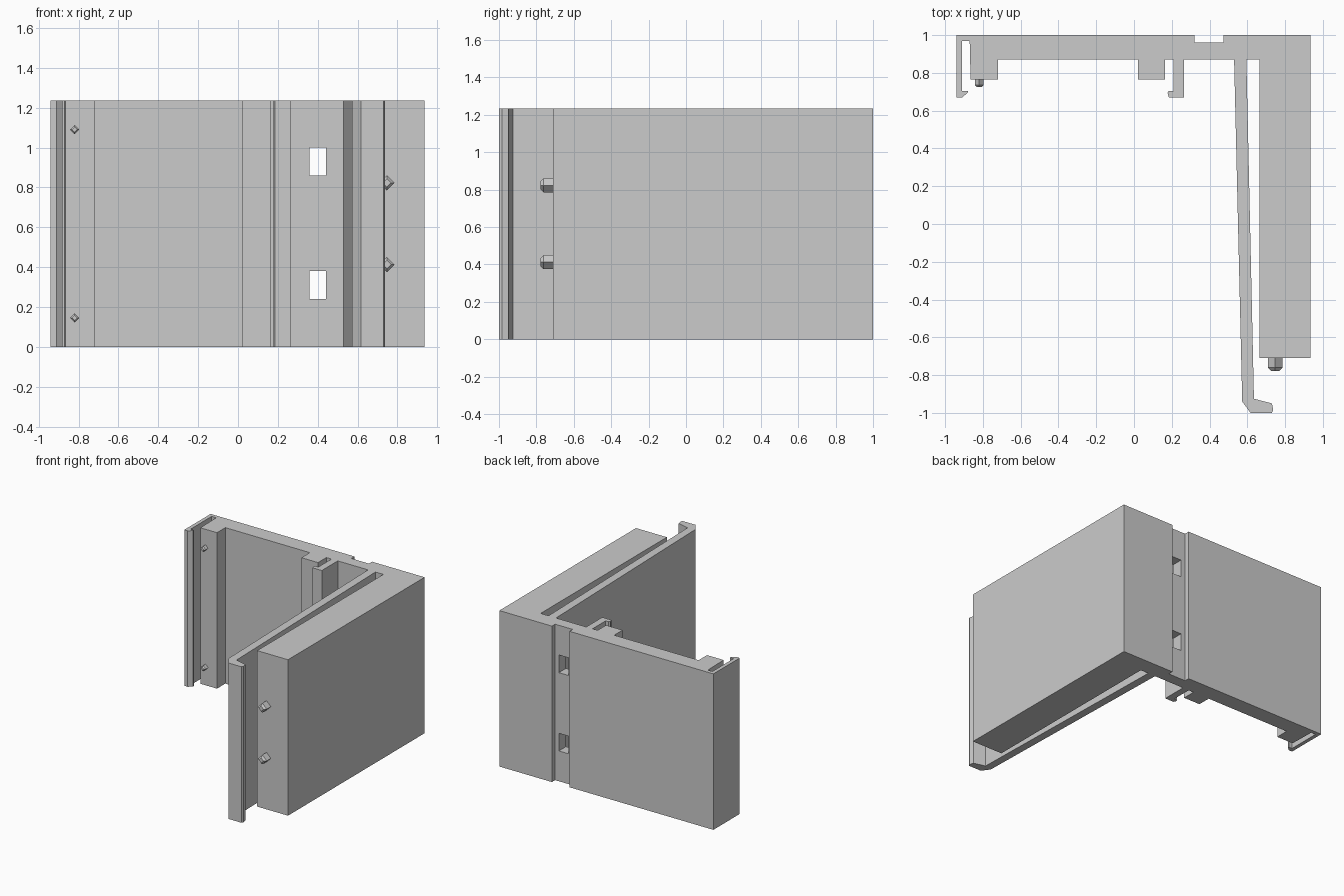
import bpy
import bmesh
from mathutils import Matrix, Vector

HEIGHT = 1.235
BACK, WALL = 1.0, 0.87        # outer and inner face of the back wall
BLOCK_FRONT = -0.71           # front end of the thick side arm
PAD_FRONT = 0.765             # front face of the two contact pads
CLIP_FRONT = 0.67             # front tip of the small clips

cube = bpy.data.objects.get("Cube")
if cube:
    bpy.data.objects.remove(cube, do_unlink=True)

grey = bpy.data.materials.new("light grey plastic")
grey.use_nodes = True
colour = (0.6, 0.6, 0.6, 1)
grey.diffuse_color = colour
grey.node_tree.nodes["Principled BSDF"].inputs["Base Color"].default_value = colour


def add_object(name, bm):
    bmesh.ops.recalc_face_normals(bm, faces=bm.faces)
    mesh = bpy.data.meshes.new(name)
    bm.to_mesh(mesh)
    bm.free()
    mesh.materials.append(grey)
    obj = bpy.data.objects.new(name, mesh)
    bpy.context.collection.objects.link(obj)
    return obj


def extrude_profile(name, points, height):
    bm = bmesh.new()
    face = bm.faces.new([bm.verts.new((x, y, 0)) for x, y in points])
    result = bmesh.ops.extrude_face_region(bm, geom=[face])
    moved = [v for v in result["geom"] if isinstance(v, bmesh.types.BMVert)]
    bmesh.ops.translate(bm, verts=moved, vec=(0, 0, height))
    return add_object(name, bm)


def box(name, centre, size):
    bm = bmesh.new()
    bmesh.ops.create_cube(bm, size=1)
    bmesh.ops.scale(bm, vec=size, verts=bm.verts)
    bmesh.ops.translate(bm, vec=centre, verts=bm.verts)
    return add_object(name, bm)


def peg(name, x, base_y, z, radius, length, taper):
    # Diamond shaped pin pointing forward with a chamfered tip
    bm = bmesh.new()
    rings = []
    for r, depth in ((radius, -0.01), (radius, length - taper), (radius - taper, length)):
        rings.append([bm.verts.new((x + dx * r, base_y - depth, z + dz * r))
                      for dx, dz in ((1, 0), (0, 1), (-1, 0), (0, -1))])
    for near, far in zip(rings, rings[1:]):
        for i in range(4):
            j = (i + 1) % 4
            bm.faces.new((near[i], near[j], far[j], far[i]))
    bm.faces.new(rings[0])
    bm.faces.new(rings[-1])
    return add_object(name, bm)


# Sections of the outline, followed around the whole bracket
edge_clip = [(-0.94, BACK), (-0.94, CLIP_FRONT), (-0.91, CLIP_FRONT), (-0.88, 0.695),
             (-0.88, 0.705), (-0.91, 0.705), (-0.91, 0.97), (-0.87, 0.97)]
edge_pad = [(-0.865, PAD_FRONT), (-0.72, PAD_FRONT), (-0.72, WALL)]
middle_pad = [(0.02, WALL), (0.02, PAD_FRONT), (0.165, PAD_FRONT), (0.165, WALL)]
middle_clip = [(0.21, WALL), (0.21, 0.705), (0.185, 0.705), (0.177, 0.695),
               (0.185, CLIP_FRONT), (0.265, CLIP_FRONT), (0.265, WALL)]
long_blade = [(0.53, WALL), (0.573, -0.94), (0.617, -BACK), (0.73, -BACK),
              (0.737, -0.985), (0.73, -0.95), (0.635, -0.925), (0.595, WALL)]
thick_arm = [(0.665, WALL), (0.665, BLOCK_FRONT), (0.935, BLOCK_FRONT), (0.935, BACK)]
back_groove = [(0.475, BACK), (0.475, 0.96), (0.32, 0.96), (0.32, BACK)]

body = extrude_profile("bracket_body", edge_clip + edge_pad + middle_pad + middle_clip
                       + long_blade + thick_arm + back_groove, HEIGHT)

# Two rectangular windows through the wall inside the groove
for z in (0.31, 0.93):
    cutter = box("window_cutter", (0.4, 0.92, z), (0.084, 0.3, 0.14))
    cutter.hide_render = True
    cut = body.modifiers.new("window", "BOOLEAN")
    cut.operation = "DIFFERENCE"
    cut.solver = "EXACT"
    cut.object = cutter
    bpy.context.view_layer.objects.active = body
    bpy.ops.object.modifier_apply(modifier=cut.name)
    bpy.data.objects.remove(cutter, do_unlink=True)

# Locating pins on the edge pad and on the front of the thick arm
for level, z in (("lower", 0.145), ("upper", 1.09)):
    peg(level + "_pad_pin", -0.82, PAD_FRONT, z, 0.023, 0.04, 0.01)
for level, z in (("lower", 0.413), ("upper", 0.823)):
    peg(level + "_arm_pin", 0.747, BLOCK_FRONT, z, 0.038, 0.068, 0.017)
